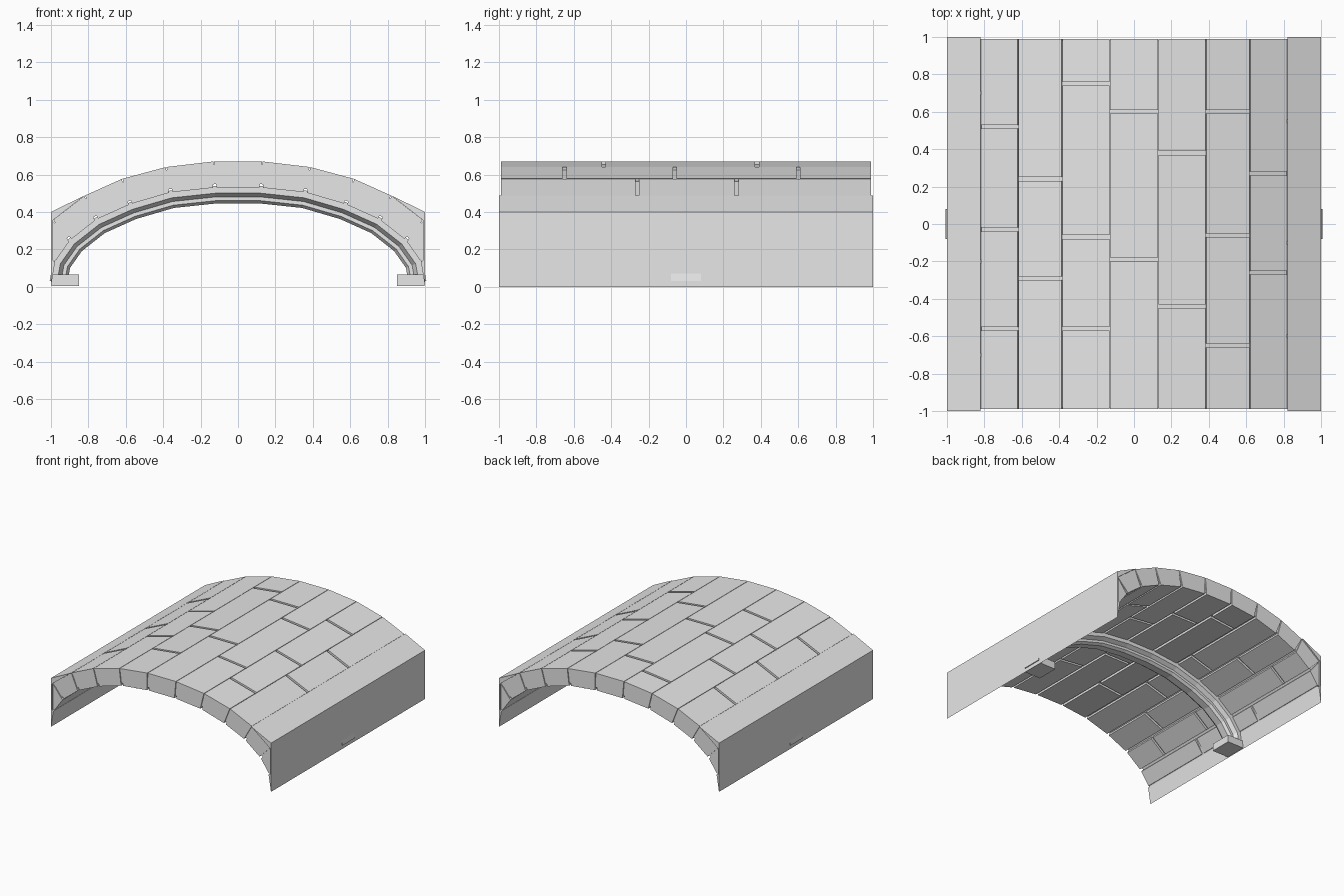
import bpy
import bmesh
from mathutils import Vector

cube = bpy.data.objects.get("Cube")
if cube:
    bpy.data.objects.remove(cube, do_unlink=True)

stone = bpy.data.materials.new("grey_stone")
stone.use_nodes = True
grey = (0.8, 0.8, 0.8, 1)
stone.diffuse_color = grey
stone.node_tree.nodes["Principled BSDF"].inputs["Base Color"].default_value = grey


def finish(bm, name):
    bmesh.ops.recalc_face_normals(bm, faces=bm.faces)
    mesh = bpy.data.meshes.new(name)
    bm.to_mesh(mesh)
    bm.free()
    mesh.materials.append(stone)
    obj = bpy.data.objects.new(name, mesh)
    bpy.context.collection.objects.link(obj)
    return obj


def skin(bm, rows, closed=True):
    """Join successive rings of points with quads and cap both ends."""
    rings = [[bm.verts.new(p) for p in row] for row in rows]
    n = len(rings[0])
    for a, b in zip(rings, rings[1:]):
        for i in range(n):
            j = (i + 1) % n
            bm.faces.new((a[i], a[j], b[j], b[i]))
    bm.faces.new(rings[0])
    bm.faces.new(rings[-1])


def prism(bm, outline, y0, y1):
    skin(bm, [[(p[0], y, p[1]) for p in outline] for y in (y0, y1)])


def mirrored(half):
    """Full arch, left to right, from the points of its right half."""
    pts = [Vector(p) for p in half]
    return [Vector((-p.x, p.y)) for p in reversed(pts)] + pts


inner = mirrored([(.125, .53), (.36, .505), (.575, .442), (.757, .36), (.897, .25), (.978, .135)])
outer = mirrored([(.13, .67), (.385, .64), (.62, .577), (.82, .487), (.99, .355), (.99, .14)])

# Stone courses: each is a row of blocks with open joints
joints = [(.3, -.35), (.7, -.2, -.7), (.52, -.03, -.56), (.24, -.29), (.75, -.07, -.56),
          (.6, -.19), (.38, -.44), (.6, -.06, -.65), (.27, -.26), (.55, -.1, -.6), (.3, -.4)]
GAP = .01
for k, cuts in enumerate(joints):
    a, b, c, d = inner[k], inner[k + 1], outer[k + 1], outer[k]
    along = (b - a).normalized() * GAP
    thin = (c - d).normalized() * .002
    outline = [a + along, b - along, c - thin, d + thin]
    bm = bmesh.new()
    edges = [-1] + sorted(cuts) + [1]
    for y0, y1 in zip(edges, edges[1:]):
        prism(bm, outline, y0 + GAP, y1 - GAP)
    finish(bm, f"block_course_{k + 1}")

# Mortar core behind the joints
bm = bmesh.new()
low = [p.lerp(q, .13) for p, q in zip(inner, outer)]
high = [p.lerp(q, .88) for p, q in zip(inner, outer)]
for k in range(len(joints)):
    prism(bm, [low[k], low[k + 1], high[k + 1], high[k]], -.982, .982)
finish(bm, "mortar_core")

# Side walls with the sloping shoulder at their top
for side, name in ((1, "left_wall"), (-1, "right_wall")):
    shape = [(1, 0), (1, .4), (.82, .488), (.99, .355), (.99, .14), (.978, .135)]
    bm = bmesh.new()
    prism(bm, [(side * x, z) for x, z in shape], -1, 1)
    finish(bm, name)

# Moulded rib swept along the inside of the arch
path = [Vector((-.997, .03))] + inner + [Vector((.997, .03))]
half = [(-.01, .08), (.03, .08), (.05, .05), (.07, .05), (.085, .03)]
section = half + [(d, -y) for d, y in reversed(half)]
rows = []
for i, p in enumerate(path):
    before = (p - path[max(i - 1, 0)]).normalized()
    after = (path[min(i + 1, len(path) - 1)] - p).normalized()
    tangent = (before + after).normalized()
    normal = Vector((tangent.y, -tangent.x))
    stretch = 1 / max(tangent.dot(after), tangent.dot(before))
    rows.append([(p.x + normal.x * d * stretch, y, p.y + normal.y * d * stretch)
                 for d, y in section])
bm = bmesh.new()
skin(bm, rows)
finish(bm, "centre_rib")

# Footing blocks under the rib
for side, name in ((1, "left_footing"), (-1, "right_footing")):
    bm = bmesh.new()
    prism(bm, [(side * x, z) for x, z in ((.85, .005), (.998, .005), (.998, .065), (.85, .065))],
          -.09, .09)
    finish(bm, name)
